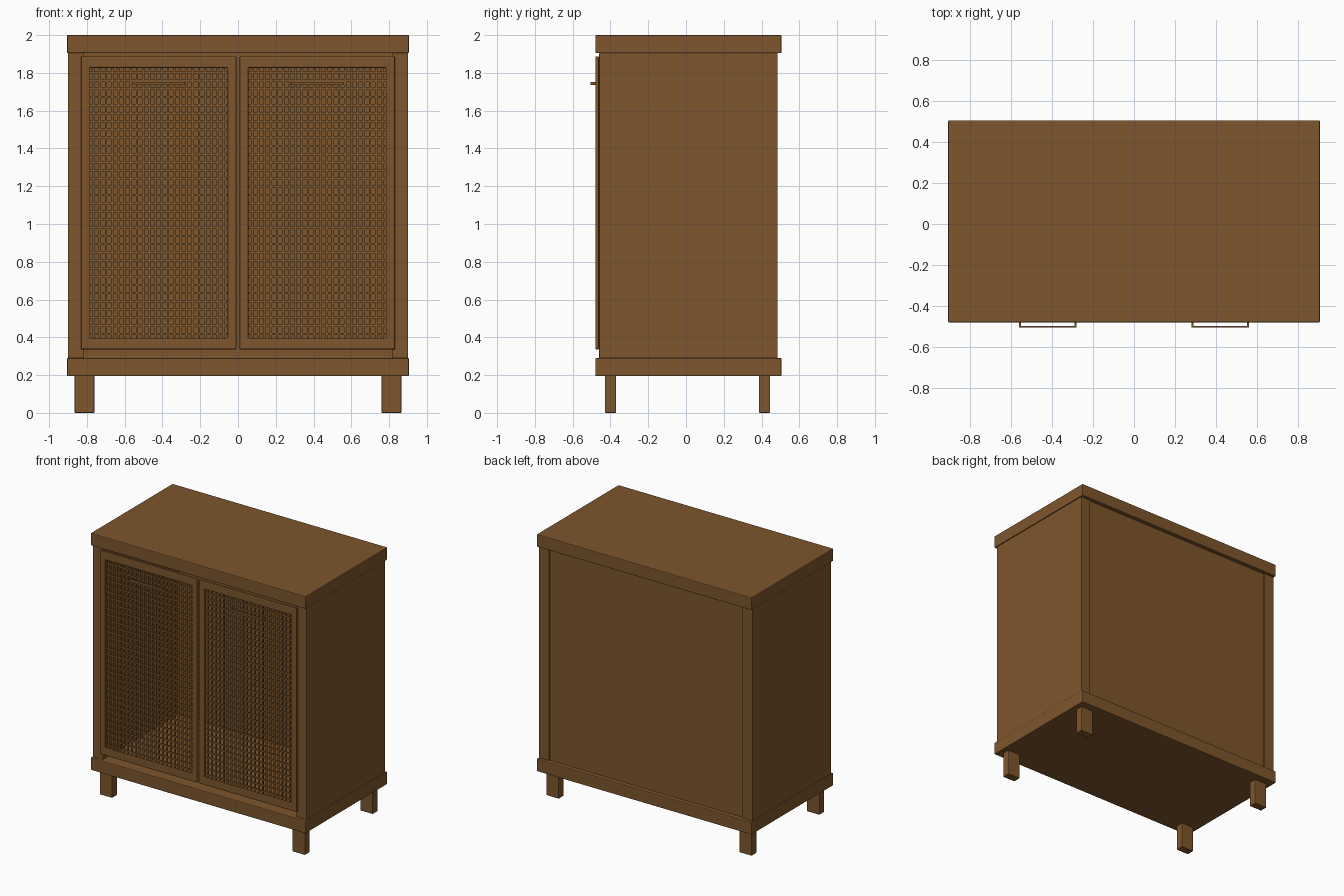
import bpy
import bmesh

if "Cube" in bpy.data.objects:
    bpy.data.objects.remove(bpy.data.objects["Cube"], do_unlink=True)

# One warm wood colour for everything
wood = bpy.data.materials.new("brown wood")
wood.use_nodes = True
COLOUR = (0.205, 0.093, 0.026, 1.0)
wood.diffuse_color = COLOUR
bsdf = next(n for n in wood.node_tree.nodes if n.type == 'BSDF_PRINCIPLED')
bsdf.inputs["Base Color"].default_value = COLOUR
bsdf.inputs["Roughness"].default_value = 0.6


def add_box(bm, x0, x1, y0, y1, z0, z1):
    verts = bmesh.ops.create_cube(bm, size=1.0)["verts"]
    for v in verts:
        v.co = ((x0 + x1) / 2 + v.co.x * (x1 - x0),
                (y0 + y1) / 2 + v.co.y * (y1 - y0),
                (z0 + z1) / 2 + v.co.z * (z1 - z0))


def finish(name, bm, bevel=0.0):
    bmesh.ops.recalc_face_normals(bm, faces=bm.faces)
    mesh = bpy.data.meshes.new(name)
    bm.to_mesh(mesh)
    bm.free()
    mesh.materials.append(wood)
    obj = bpy.data.objects.new(name, mesh)
    bpy.context.collection.objects.link(obj)
    if bevel:
        mod = obj.modifiers.new("rounded edges", 'BEVEL')
        mod.width = bevel
        mod.segments = 2
        mod.limit_method = 'ANGLE'
    return obj


def box(name, *bounds, bevel=0.005):
    bm = bmesh.new()
    add_box(bm, *bounds)
    return finish(name, bm, bevel)


def door_frame(name, x0, x1, z0, z1, ix0, ix1, iz0, iz1, y0, y1):
    # Rectangular ring, extruded to the door's thickness
    bm = bmesh.new()
    outer = [bm.verts.new((x, y0, z)) for x, z in
             ((x0, z0), (x1, z0), (x1, z1), (x0, z1))]
    inner = [bm.verts.new((x, y0, z)) for x, z in
             ((ix0, iz0), (ix1, iz0), (ix1, iz1), (ix0, iz1))]
    ring = [bm.faces.new((outer[i], outer[(i + 1) % 4],
                          inner[(i + 1) % 4], inner[i])) for i in range(4)]
    ext = bmesh.ops.extrude_face_region(bm, geom=ring, use_keep_orig=True)["geom"]
    for v in ext:
        if isinstance(v, bmesh.types.BMVert):
            v.co.y = y1
    return finish(name, bm, 0.007)


# Top and base slabs
box("top_slab", -0.905, 0.905, -0.48, 0.505, 1.905, 2.0)
box("base_slab", -0.905, 0.905, -0.48, 0.505, 0.195, 0.29)

# Hollow body: back panel, thick side walls
box("back_panel", -0.815, 0.815, 0.455, 0.474, 0.29, 1.905, bevel=0)

# Lattice settings
COLS, ROWS = 22, 33
STRAND = 0.006

for side, s in (("left", 1), ("right", -1)):
    def span(a, b):
        return (a, b) if s > 0 else (-b, -a)

    box(side + "_side_wall", *span(0.815, 0.90), -0.46, 0.485, 0.29, 1.905, bevel=0.003)

    # Legs
    for end, y0, y1 in (("front", -0.43, -0.37), ("back", 0.386, 0.446)):
        box(f"{end}_{side}_leg", *span(0.76, 0.865), y0, y1, 0.0, 0.2)

    # Door frame overlapping the side wall
    door_frame(side + "_door_frame", *span(0.008, 0.83), 0.335, 1.888,
               *span(0.055, 0.785), 0.395, 1.825, -0.48, -0.46)

    # Woven lattice: upright strands behind, level strands in front
    bm = bmesh.new()
    for i in range(COLS):
        x = s * (0.075 + (0.765 - 0.075) * i / (COLS - 1))
        add_box(bm, x - STRAND, x + STRAND, -0.469, -0.462, 0.39, 1.83)
    for j in range(ROWS):
        z = 0.418 + (1.802 - 0.418) * j / (ROWS - 1)
        add_box(bm, *span(0.05, 0.79), -0.474, -0.467, z - STRAND, z + STRAND)
    finish(side + "_door_lattice", bm)

    # Bar handle on two short posts
    bm = bmesh.new()
    add_box(bm, *span(0.28, 0.56), -0.505, -0.496, 1.735, 1.751)
    for x in (0.28, 0.551):
        add_box(bm, *span(x, x + 0.009), -0.498, -0.466, 1.735, 1.751)
    finish(side + "_handle", bm)
